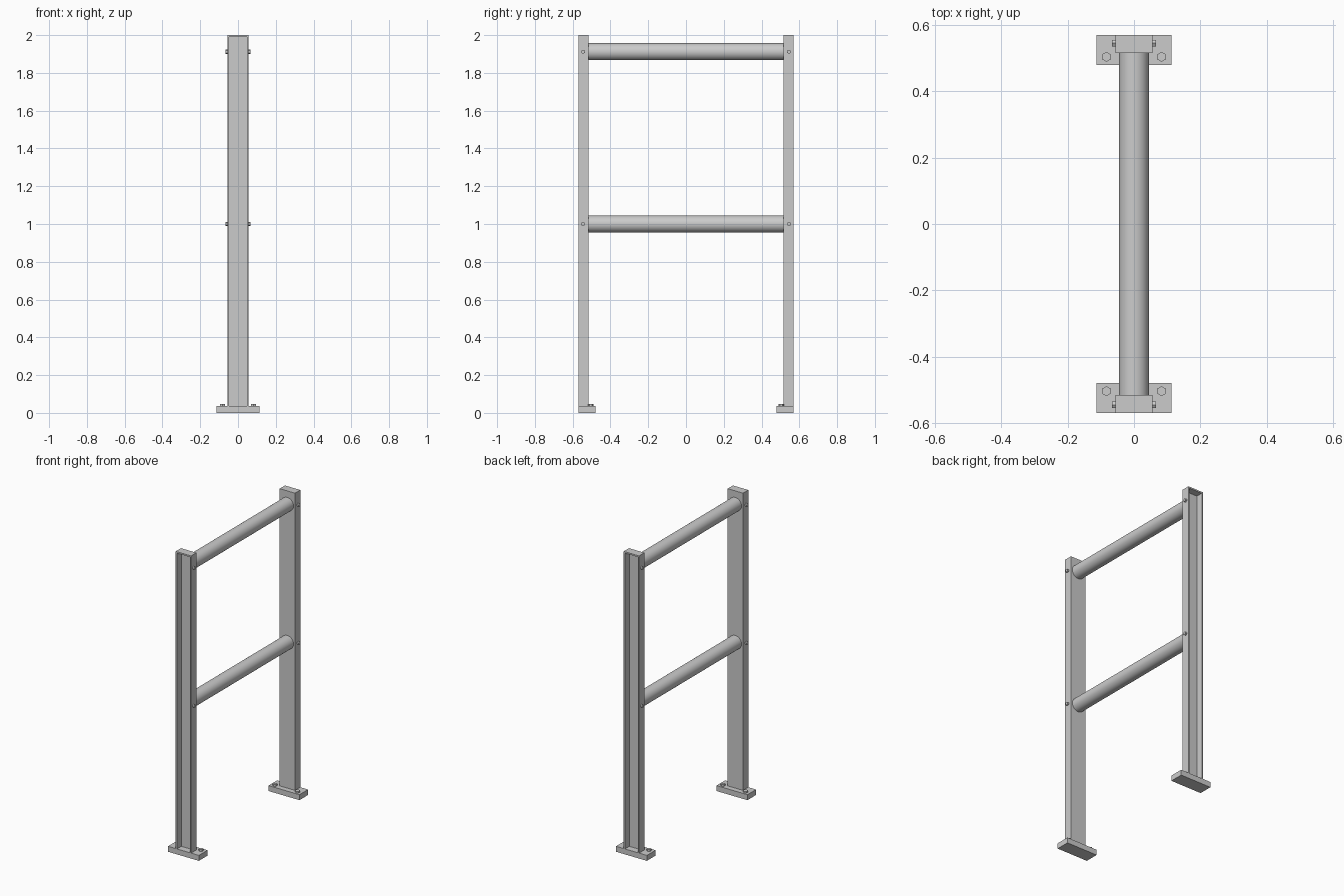
import bpy, math
from mathutils import Vector

if "Cube" in bpy.data.objects:
    bpy.data.objects.remove(bpy.data.objects["Cube"])

BAR_HEIGHTS = (1.0, 1.912)


def prism(name, profile, z0, z1):
    """Extrude a closed xy profile from z0 to z1."""
    n = len(profile)
    verts = [(x, y, z) for z in (z0, z1) for x, y in profile]
    faces = [tuple(reversed(range(n))), tuple(range(n, 2 * n))]
    faces += [(i, (i + 1) % n, n + (i + 1) % n, n + i) for i in range(n)]
    mesh = bpy.data.meshes.new(name)
    mesh.from_pydata(verts, [], faces)
    obj = bpy.data.objects.new(name, mesh)
    bpy.context.collection.objects.link(obj)
    return obj


def rect(x, y0, y1):
    return [(-x, y0), (x, y0), (x, y1), (-x, y1)]


def cylinder(name, start, end, radius, sides):
    a, b = Vector(start), Vector(end)
    bpy.ops.mesh.primitive_cylinder_add(
        vertices=sides, radius=radius, depth=(b - a).length, location=(a + b) / 2,
        rotation=(b - a).to_track_quat('Z', 'Y').to_euler())
    obj = bpy.context.object
    obj.name = name
    return obj


for side, s in (("front", 1), ("back", -1)):
    turn = 0 if s == 1 else math.pi
    # upright: U channel open to the outside, closed by a small cap
    channel = [(-.056, -.57), (-.047, -.57), (-.047, -.525), (.047, -.525),
               (.047, -.57), (.056, -.57), (.056, -.515), (-.056, -.515)]
    parts = [prism(side + "_post", channel, .036, 1.99),
             prism(side + "_post_cap", rect(.056, -.57, -.515), 1.99, 2.0),
             prism(side + "_base_plate", rect(.113, -.57, -.48), 0, .036)]
    for p in parts:
        p.rotation_euler.z = turn

    for hand, x in (("left", -1), ("right", 1)):
        # bolts holding the plate down
        cylinder(f"{side}_{hand}_plate_bolt", (x * .083, -s * .504, .03),
                 (x * .083, -s * .504, .047), .015, 6)
        # bolts through the sides of the post
        for level, z in zip(("lower", "upper"), BAR_HEIGHTS):
            cylinder(f"{side}_{hand}_{level}_side_bolt", (x * .052, -s * .545, z),
                     (x * .067, -s * .545, z), .011, 6)

# round crossbars
for level, z in zip(("lower", "upper"), BAR_HEIGHTS):
    cylinder(level + "_crossbar", (0, -.516, z), (0, .516, z), .045, 48)
    bpy.ops.object.shade_smooth_by_angle()
